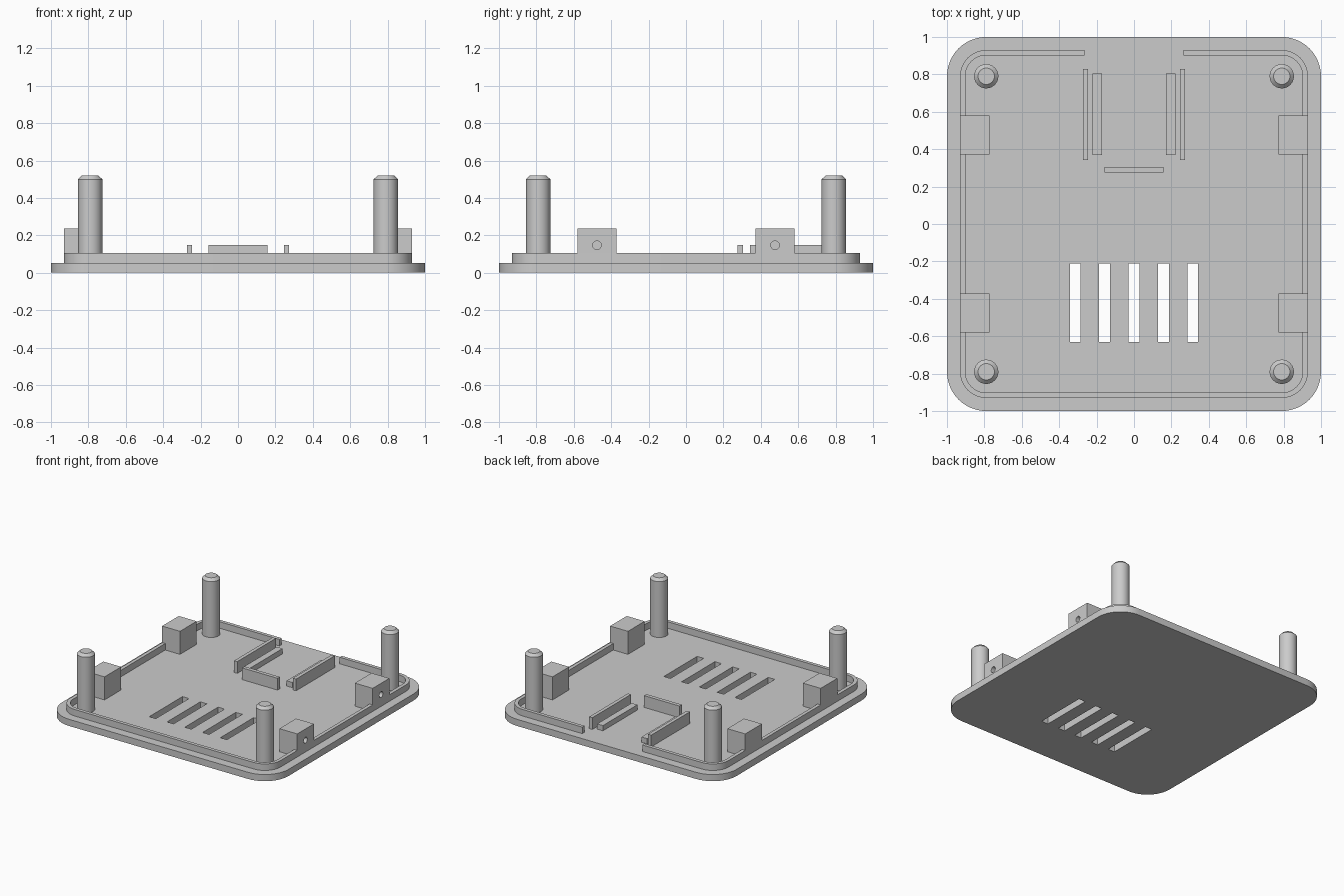
import bpy
import bmesh
from math import radians, sin, cos, pi

if "Cube" in bpy.data.objects:
    bpy.data.objects.remove(bpy.data.objects["Cube"], do_unlink=True)

FLOOR, LIP_TOP, RIB_TOP = 0.053, 0.105, 0.147
POST = 0.79          # post centres, also the centres of every corner arc
SLOT_PITCH = 0.157

grey = bpy.data.materials.new("plain grey")
grey.use_nodes = True
COLOUR = (0.6, 0.6, 0.6, 1)
grey.diffuse_color = COLOUR
grey.node_tree.nodes["Principled BSDF"].inputs["Base Color"].default_value = COLOUR


def finish(bm, name):
    bmesh.ops.recalc_face_normals(bm, faces=bm.faces)
    mesh = bpy.data.meshes.new(name)
    bm.to_mesh(mesh)
    bm.free()
    mesh.materials.append(grey)
    obj = bpy.data.objects.new(name, mesh)
    bpy.context.collection.objects.link(obj)
    return obj


def extrude_up(bm, faces, height):
    new = bmesh.ops.extrude_face_region(bm, geom=faces, use_keep_orig=True)["geom"]
    verts = [v for v in new if isinstance(v, bmesh.types.BMVert)]
    bmesh.ops.translate(bm, verts=verts, vec=(0, 0, height))


def box(name, x0, x1, y0, y1, z0, z1):
    bm = bmesh.new()
    bmesh.ops.create_cube(bm, size=1)
    for v in bm.verts:
        v.co = (x1 if v.co.x > 0 else x0, y1 if v.co.y > 0 else y0,
                z1 if v.co.z > 0 else z0)
    return finish(bm, name)


def cut(target, cutter):
    mod = target.modifiers.new("cut", "BOOLEAN")
    mod.operation, mod.solver, mod.object = "DIFFERENCE", "EXACT", cutter
    cutter.hide_render = True
    graph = bpy.context.evaluated_depsgraph_get()
    target.data = bpy.data.meshes.new_from_object(target.evaluated_get(graph))
    target.modifiers.clear()
    bpy.data.objects.remove(cutter, do_unlink=True)


def smooth(obj):
    bpy.ops.object.select_all(action="DESELECT")
    obj.select_set(True)
    bpy.context.view_layer.objects.active = obj
    bpy.ops.object.shade_smooth_by_angle(angle=radians(30))


def rounded_outline(half, steps=12):
    """Clockwise rounded square, beginning at the back left-hand corner."""
    radius = half - POST
    points = []
    for corner, (sx, sy) in enumerate([(1, 1), (1, -1), (-1, -1), (-1, 1)]):
        for i in range(steps + 1):
            a = pi / 2 * (1 - corner - i / steps)
            points.append((sx * POST + radius * cos(a), sy * POST + radius * sin(a)))
    return points


# Base plate with ventilation slots
bm = bmesh.new()
face = bm.faces.new([bm.verts.new((x, y, 0)) for x, y in rounded_outline(1)])
extrude_up(bm, [face], FLOOR)
plate = finish(bm, "base_plate")
for i in range(-2, 3):
    x = i * SLOT_PITCH
    cut(plate, box("slot_cutter", x - 0.029, x + 0.029, -0.63, -0.21, -0.1, 0.2))
smooth(plate)

# Raised lip, open at the middle of the back
GAP, OUTER, INNER = 0.265, 0.93, 0.902
bm = bmesh.new()
rows = []
for half in (OUTER, INNER):
    path = [(GAP, half)] + rounded_outline(half) + [(-GAP, half)]
    rows.append([bm.verts.new((x, y, FLOOR)) for x, y in path])
strip = [bm.faces.new((a, b, d, c)) for a, b, c, d in
         zip(rows[0], rows[0][1:], rows[1], rows[1][1:])]
extrude_up(bm, strip, LIP_TOP - FLOOR)
smooth(finish(bm, "rim_lip"))

# Ribs of the connector bay
box("bay_cross_rib", -0.157, 0.157, 0.275, 0.305, FLOOR, RIB_TOP)
for side, s in (("left", 1), ("right", -1)):
    box("bay_outer_rib_" + side, *sorted((s * 0.246, s * 0.274)), 0.342, 0.83, FLOOR, RIB_TOP)
    box("bay_inner_rib_" + side, *sorted((s * 0.17, s * 0.221)), 0.37, 0.805, FLOOR, 0.095)

for side, sx in (("left", 1), ("right", -1)):
    for end, sy in (("back", 1), ("front", -1)):
        # Fixing block with a blind screw hole in its outer face
        block = box(f"fixing_block_{end}_{side}", *sorted((sx * 0.772, sx * OUTER)),
                    sy * 0.476 - 0.105, sy * 0.476 + 0.105, FLOOR, 0.237)
        bm = bmesh.new()
        bmesh.ops.create_cone(bm, cap_ends=True, segments=24, radius1=0.023,
                              radius2=0.023, depth=0.22)
        for v in bm.verts:
            v.co = (v.co.z + sx * OUTER, v.co.y + sy * 0.476, v.co.x + RIB_TOP)
        cut(block, finish(bm, "hole_cutter"))
        smooth(block)

        # Corner post with a chamfered tip
        bm = bmesh.new()
        bmesh.ops.create_cone(bm, cap_ends=True, segments=32, radius1=0.065,
                              radius2=0.065, depth=0.52 - FLOOR)
        rim = [e for e in bm.edges if all(v.co.z > 0 for v in e.verts)]
        bmesh.ops.bevel(bm, geom=rim, offset=0.021, segments=1, affect="EDGES")
        bmesh.ops.translate(bm, verts=bm.verts, vec=(sx * POST, sy * POST, (0.52 + FLOOR) / 2))
        smooth(finish(bm, f"corner_post_{end}_{side}"))
